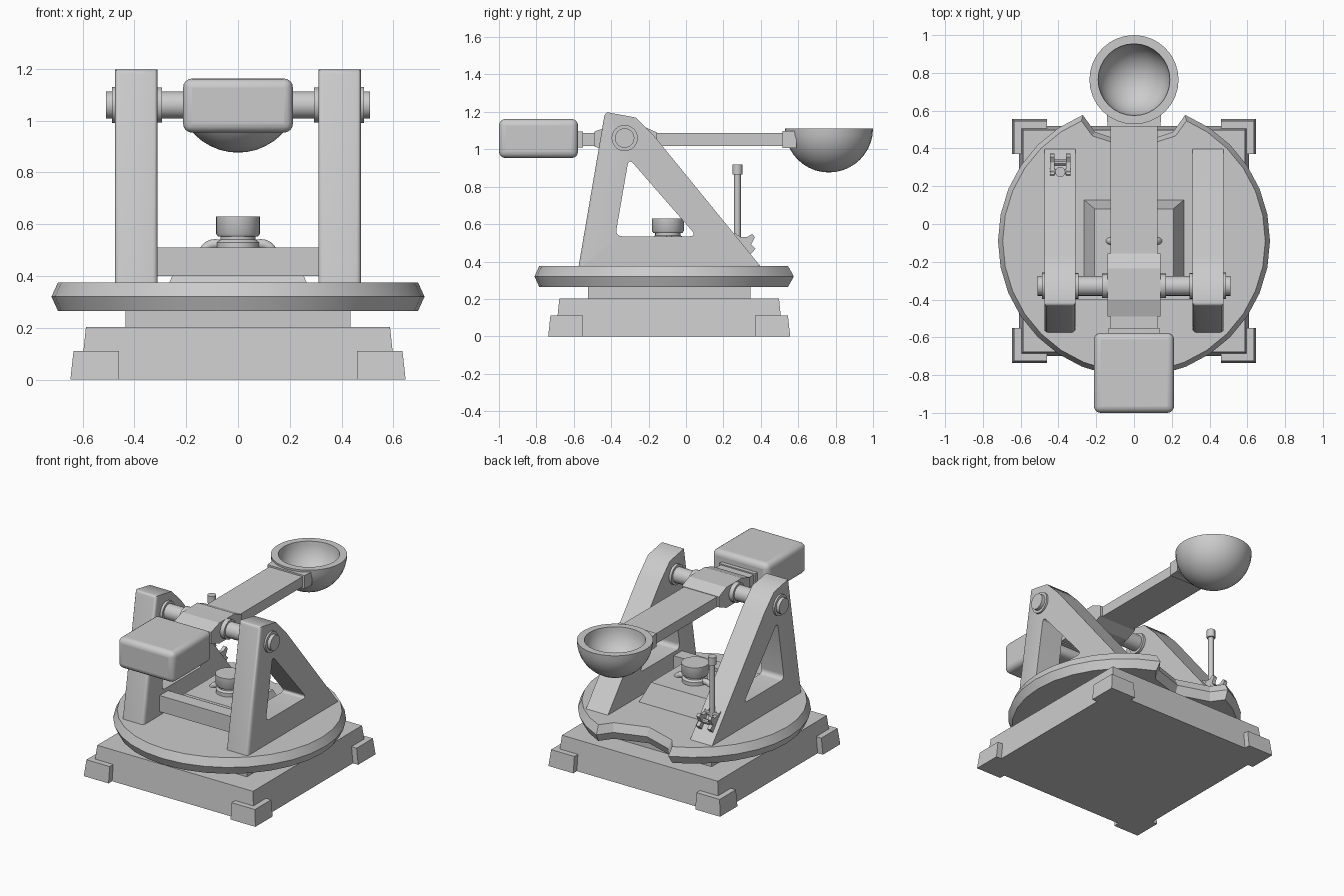
import bpy, bmesh, math
from mathutils import Vector, Matrix

if "Cube" in bpy.data.objects:
    bpy.data.objects.remove(bpy.data.objects["Cube"])


def finish(name, bm, smooth=None):
    bmesh.ops.remove_doubles(bm, verts=bm.verts, dist=1e-5)
    bmesh.ops.recalc_face_normals(bm, faces=bm.faces)
    me = bpy.data.meshes.new(name)
    bm.to_mesh(me)
    bm.free()
    ob = bpy.data.objects.new(name, me)
    bpy.context.collection.objects.link(ob)
    activate(ob)
    if smooth:
        bpy.ops.object.shade_smooth_by_angle(angle=math.radians(smooth))
    return ob


def activate(ob):
    bpy.ops.object.select_all(action='DESELECT')
    ob.select_set(True)
    bpy.context.view_layer.objects.active = ob


def frustum(name, lo, hi, z0, z1):
    """Box whose bottom and top rectangles (x0, x1, y0, y1) may differ."""
    bm = bmesh.new()
    rings = [[bm.verts.new((r[i], r[j], z)) for i, j in ((0, 2), (1, 2), (1, 3), (0, 3))]
             for r, z in ((lo, z0), (hi, z1))]
    bm.faces.new(rings[0])
    bm.faces.new(rings[1])
    for i in range(4):
        j = (i + 1) % 4
        bm.faces.new((rings[0][i], rings[0][j], rings[1][j], rings[1][i]))
    return finish(name, bm)


def box(name, x0, x1, y0, y1, z0, z1):
    return frustum(name, (x0, x1, y0, y1), (x0, x1, y0, y1), z0, z1)


def prism(name, pts, x0, x1, fillet=0, front_bevel=0):
    """Extrude a (y, z) profile along x."""
    bm = bmesh.new()
    f = bm.faces.new([bm.verts.new((x0, y, z)) for y, z in pts])
    ext = bmesh.ops.extrude_face_region(bm, geom=[f])['geom']
    for v in ext:
        if isinstance(v, bmesh.types.BMVert):
            v.co.x = x1
    edges, w = [], fillet or front_bevel
    if fillet:
        edges = [e for e in bm.edges if abs(e.verts[0].co.x - e.verts[1].co.x) > 1e-4]
    elif front_bevel:
        front = [Vector(p) for p in pts[:2]]
        edges = [e for e in bm.edges
                 if all(min((v.co.yz - p).length for p in front) < 1e-4 for v in e.verts)
                 and max(v.co.z for v in e.verts) > 0.5]
    if edges:
        bmesh.ops.bevel(bm, geom=edges, offset=w, segments=5 if fillet else 3,
                        profile=0.5, affect='EDGES')
    return finish(name, bm, 40 if w else None)


def lathe(name, prof, center=(0, 0, 0), segs=32, axis='Z', smooth=35):
    """Spin an (r, h) profile about an axis through center."""
    bm = bmesh.new()
    vs = [bm.verts.new((0, -r, h)) for r, h in prof]
    es = [bm.edges.new(p) for p in zip(vs, vs[1:])]
    bmesh.ops.spin(bm, geom=vs + es, cent=(0, 0, 0), axis=(0, 0, 1),
                   angle=math.tau, steps=segs, use_duplicate=False)
    if axis == 'X':
        bm.transform(Matrix.Rotation(math.pi / 2, 4, 'Y'))
    bm.transform(Matrix.Translation(center))
    return finish(name, bm, smooth)


def cut(ob, cutter):
    m = ob.modifiers.new('cut', 'BOOLEAN')
    m.operation, m.solver, m.object = 'DIFFERENCE', 'EXACT', cutter
    activate(ob)
    bpy.ops.object.modifier_apply(modifier=m.name)
    bpy.data.objects.remove(cutter)


CY = -0.09  # centre of the base in y

# Square base with tapered sides, corner feet and turntable block
def square(h):
    return (-h, h, CY - h, CY + h)

frustum('base', square(0.608), square(0.587), 0, 0.203)
for sx in (-1, 1):
    for sy in (-1, 1):
        def corner(h):
            xs, ys = sorted((sx * 0.46, sx * h)), sorted((CY + sy * 0.46, CY + sy * h))
            return (*xs, *ys)
        frustum('corner_foot', corner(0.647), corner(0.635), 0, 0.11)
frustum('turntable_block', square(0.435), square(0.435), 0.2, 0.27)

# Round platform with a faceted notch under the cup
disc = lathe('platform', [(0, 0.265), (0.695, 0.265), (0.72, 0.32), (0.695, 0.375), (0, 0.375)],
             (0, CY, 0))
notch = lathe('notch_cutter', [(0, 0.21), (0.40, 0.21), (0.35, 0.32), (0.40, 0.43), (0, 0.43)],
              (0, 0.77, 0), segs=10, smooth=None)
cut(disc, notch)

# Side frames with triangular openings, and the collars on the axle
frame_profile = [(-0.575, 0.37), (-0.433, 1.2), (-0.27, 1.17), (-0.165, 1.065), (0.402, 0.37)]
hole_profile = [(-0.378, 0.535), (-0.306, 0.952), (0.057, 0.535)]
AY, AZ = -0.328, 1.06
for s, side in ((-1, 'left'), (1, 'right')):
    x0, x1 = sorted((s * 0.31, s * 0.475))
    frame = prism(side + '_frame', frame_profile, x0, x1, front_bevel=0.02)
    cut(frame, prism('hole_cutter', hole_profile, x0 - 0.1, x1 + 0.1, fillet=0.035))
    for a, b, r in ((0.293, 0.315, 0.068), (0.47, 0.487, 0.07), (0.135, 0.17, 0.065)):
        lathe(side + '_collar', [(0, s * a), (r, s * a), (r, s * b), (0, s * b)],
              (0, AY, AZ), 24, 'X')
lathe('axle', [(0, -0.51), (0.052, -0.51), (0.052, 0.51), (0, 0.51)], (0, AY, AZ), 24, 'X')

# Throwing arm, hub and counterweight
box('arm', -0.125, 0.125, -0.6, 0.56, 1.018, 1.087)
hub = [(-0.49, 0.04), (-0.40, 0.07), (-0.235, 0.07), (-0.155, 0.035)]
prism('arm_hub', [(y, 1.055 + h) for y, h in hub] + [(y, 1.055 - h) for y, h in hub[::-1]],
      -0.14, 0.14)
box('weight_plate', -0.135, 0.135, -0.6, -0.55, 1.01, 1.095)
weight = box('counterweight', -0.212, 0.212, -1.0, -0.577, 0.953, 1.162)
bev = weight.modifiers.new('round', 'BEVEL')
bev.width, bev.segments = 0.035, 4
bpy.ops.object.shade_smooth_by_angle(angle=math.radians(40))

# Cup and the collar holding it
RIM, steps = 1.112, 10
quarter = [math.pi / 2 * i / steps for i in range(steps + 1)]
cup = [(0.236 * math.sin(a), RIM - 0.236 * math.cos(a)) for a in quarter]
cup += [(0.19 * math.sin(a), RIM - 0.19 * math.cos(a)) for a in quarter[::-1]]
lathe('cup', cup, (0, 0.764, 0))
bm = bmesh.new()
outline = [(-0.14, 0.515), (0.14, 0.515), (0.145, 0.59), (0.075, 0.56),
           (0, 0.55), (-0.075, 0.56), (-0.145, 0.59)]
face = bm.faces.new([bm.verts.new((x, y, 1.008)) for x, y in outline])
for v in bmesh.ops.extrude_face_region(bm, geom=[face])['geom']:
    if isinstance(v, bmesh.types.BMVert):
        v.co.z = 1.098
finish('cup_collar', bm)

# Crossbar and central pedestal with the drive drum
box('crossbar', -0.32, 0.32, -0.40, -0.31, 0.40, 0.51)
frustum('pedestal', (-0.267, 0.267, -0.33, 0.13), (-0.208, 0.208, -0.28, 0.08), 0.37, 0.505)
lathe('drum', [(0, 0.5), (0.082, 0.5), (0.082, 0.53), (0.068, 0.54), (0.068, 0.553),
               (0.078, 0.553), (0.085, 0.563), (0.085, 0.63), (0, 0.63)], (0, -0.097, 0), 24)


def pipe(name, pts, r):
    cu = bpy.data.curves.new(name, 'CURVE')
    cu.dimensions, cu.bevel_depth, cu.bevel_resolution, cu.use_fill_caps = '3D', r, 3, True
    sp = cu.splines.new('BEZIER')
    sp.bezier_points.add(len(pts) - 1)
    for p, co in zip(sp.bezier_points, pts):
        p.co = co
        p.handle_left_type = p.handle_right_type = 'AUTO'
    ob = bpy.data.objects.new(name, cu)
    bpy.context.collection.objects.link(ob)
    activate(ob)
    bpy.ops.object.convert(target='MESH')


for s in (-1, 1):
    pipe('drum_pipe', [(s * x, CY, z) for x, z in ((0.05, 0.52), (0.11, 0.518), (0.143, 0.48))],
         0.02)

# Release lever with toothed brackets on the left frame
LX = -0.39
lathe('lever', [(0, 0.5), (0.018, 0.5), (0.018, 0.865), (0.027, 0.865), (0.027, 0.918), (0, 0.918)],
      (LX, 0.275, 0), 12)
teeth = [(0.24, 0.53), (0.262, 0.552), (0.285, 0.532), (0.325, 0.53), (0.355, 0.548), (0.368, 0.53),
         (0.348, 0.49), (0.372, 0.468), (0.34, 0.433), (0.30, 0.47)]
for dx in (-0.042, 0.042):
    prism('lever_bracket', teeth, LX + dx - 0.012, LX + dx + 0.012)
for y, z in ((0.275, 0.525), (0.325, 0.49)):
    lathe('lever_pin', [(0, -0.055), (0.016, -0.055), (0.016, 0.055), (0, 0.055)],
          (LX, y, z), 10, 'X')
